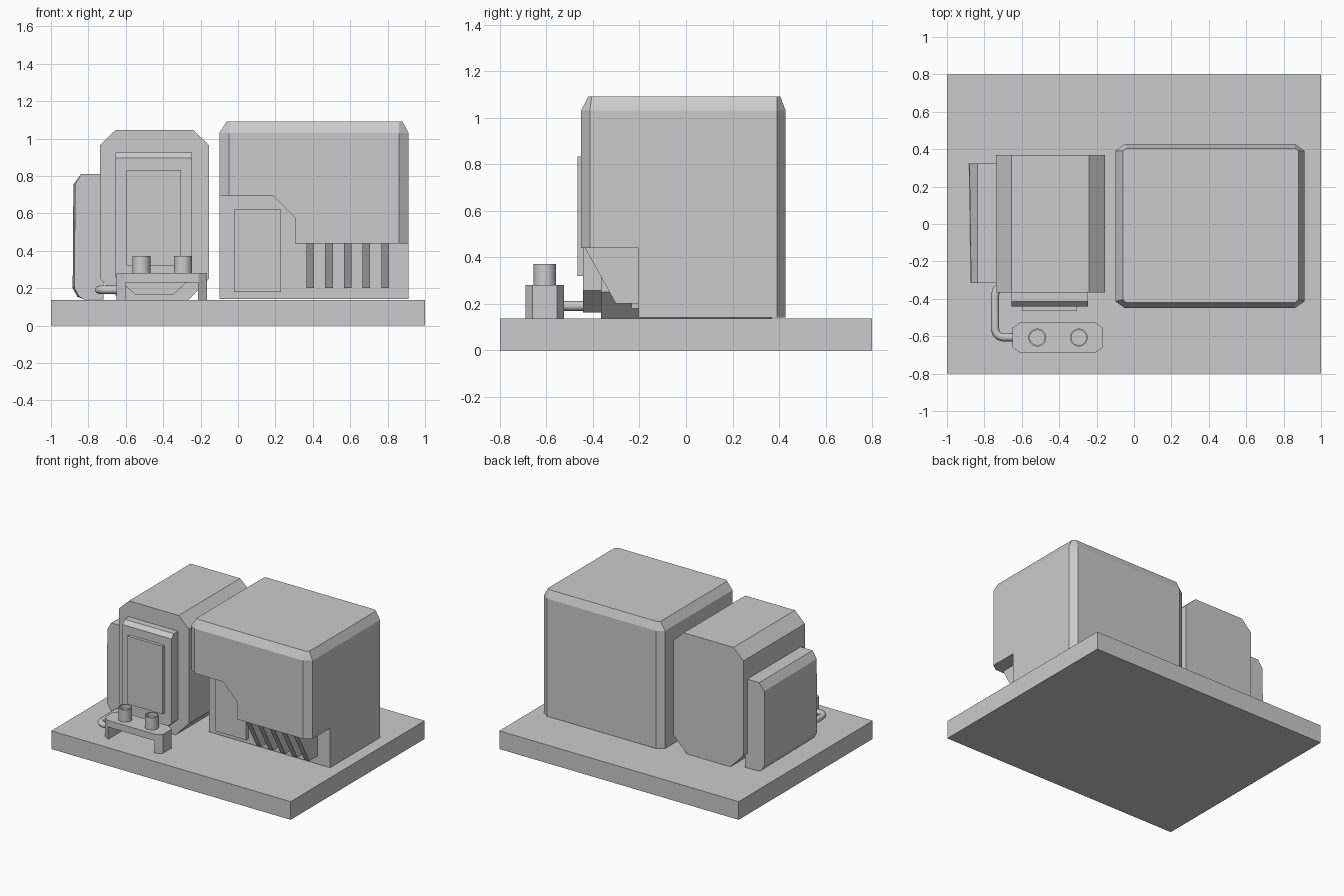
import bpy, bmesh, math
from mathutils import Vector

if "Cube" in bpy.data.objects:
    bpy.data.objects.remove(bpy.data.objects["Cube"])


def make(name, bm):
    bmesh.ops.recalc_face_normals(bm, faces=bm.faces)
    me = bpy.data.meshes.new(name)
    bm.to_mesh(me)
    bm.free()
    ob = bpy.data.objects.new(name, me)
    bpy.context.collection.objects.link(ob)
    return ob


def loft(name, rings):
    """Closed solid through rings with equal point counts."""
    bm = bmesh.new()
    vs = [[bm.verts.new(p) for p in r] for r in rings]
    n = len(vs[0])
    for a, b in zip(vs, vs[1:]):
        for i in range(n):
            j = (i + 1) % n
            bm.faces.new((a[i], a[j], b[j], b[i]))
    bm.faces.new(vs[0])
    bm.faces.new(vs[-1])
    return make(name, bm)


def prism_y(name, pts, y0, y1):
    return loft(name, [[(x, y, z) for x, z in pts] for y in (y0, y1)])


def prism_x(name, pts, x0, x1):
    return loft(name, [[(x, y, z) for y, z in pts] for x in (x0, x1)])


def box(name, x0, x1, y0, y1, z0, z1):
    return prism_y(name, [(x0, z0), (x1, z0), (x1, z1), (x0, z1)], y0, y1)


def octagon(x0, x1, y0, y1, cx, cy, z):
    return [(x0 + cx, y0, z), (x1 - cx, y0, z), (x1, y0 + cy, z), (x1, y1 - cy, z),
            (x1 - cx, y1, z), (x0 + cx, y1, z), (x0, y1 - cy, z), (x0, y0 + cy, z)]


def cut(ob, cutter):
    m = ob.modifiers.new("cut", 'BOOLEAN')
    m.operation = 'DIFFERENCE'
    m.solver = 'EXACT'
    m.object = cutter
    cutter.hide_render = True
    cutter.hide_viewport = True


# Base slab
box("base", -1, 1, -0.8, 0.8, 0, 0.137)

# Large housing with chamfered edges and a stepped front notch
housing = loft("large_housing", [
    octagon(-0.10, 0.912, -0.45, 0.428, 0.052, 0.037, 0.142),
    octagon(-0.10, 0.912, -0.45, 0.428, 0.052, 0.037, 1.03),
    octagon(-0.06, 0.88, -0.42, 0.405, 0.02, 0.015, 1.09)])
notch = prism_y("notch_cutter", [(-0.3, 0), (1.1, 0), (1.1, 0.44), (0.305, 0.44),
                                 (0.305, 0.575), (0.19, 0.692), (-0.3, 0.692)], -0.7, -0.203)
cut(housing, notch)
box("notch_panel", -0.022, 0.23, -0.235, -0.2, 0.18, 0.62)

# Slanted fins in the notch
for i in range(5):
    x = 0.366 + 0.1 * i
    prism_x(f"fin_{i + 1}", [(-0.435, 0.442), (-0.302, 0.202), (-0.2, 0.202), (-0.2, 0.442)],
            x, x + 0.041)

# Smaller eight-sided housing
prism_y("small_housing", [(-0.63, 0.137), (-0.265, 0.137), (-0.155, 0.25), (-0.155, 0.965),
                          (-0.24, 1.045), (-0.655, 1.045), (-0.738, 0.965), (-0.738, 0.25)],
        -0.365, 0.37)


# Raised door with bevelled top and clipped bottom corners
def door_ring(y, top):
    return [(x, y, z) for x, z in [(-0.545, 0.163), (-0.35, 0.163), (-0.245, 0.257),
                                   (-0.245, top), (-0.655, top), (-0.655, 0.257)]]


loft("front_door", [door_ring(-0.36, 0.925), door_ring(-0.415, 0.925), door_ring(-0.442, 0.895)])
box("door_inset", -0.597, -0.305, -0.466, -0.43, 0.32, 0.833)


# Side compartment, slightly wider at the back
def side_ring(y, x):
    return [(-0.72, y, 0.14), (-0.825, y, 0.14), (x + 0.025, y, 0.155), (x, y, 0.2),
            (x + 0.004, y, 0.755), (-0.838, y, 0.81), (-0.72, y, 0.81)]


loft("side_compartment", [side_ring(-0.315, -0.875), side_ring(0.323, -0.884)])

# Bracket standing on two legs
bracket = loft("bracket", [octagon(-0.65, -0.165, -0.69, -0.525, 0.045, 0.03, z)
                           for z in (0.135, 0.28)])
cut(bracket, box("bracket_cutter", -0.602, -0.213, -0.8, -0.4, 0.05, 0.23))

# Hollow posts on the bracket
for i, cx in enumerate((-0.517, -0.295)):
    rings = []
    for r, z in ((0.048, 0.275), (0.048, 0.372), (0.04, 0.372), (0.04, 0.345)):
        rings.append([(cx + r * math.cos(a * math.tau / 24), -0.607 + r * math.sin(a * math.tau / 24), z)
                      for a in range(24)])
    post = loft(f"post_{i + 1}", rings)
    bpy.context.view_layer.objects.active = post
    post.select_set(True)
    bpy.ops.object.shade_smooth_by_angle()
    post.select_set(False)

# Bent pipe from the small housing to the bracket
cu = bpy.data.curves.new("pipe", 'CURVE')
cu.dimensions = '3D'
cu.bevel_depth = 0.022
cu.bevel_resolution = 2
cu.use_fill_caps = True
path = [(-0.66, -0.325), (-0.715, -0.335), (-0.735, -0.35), (-0.743, -0.38), (-0.743, -0.56),
        (-0.737, -0.585), (-0.722, -0.6), (-0.7, -0.606), (-0.63, -0.606)]
sp = cu.splines.new('POLY')
sp.points.add(len(path) - 1)
for p, (x, y) in zip(sp.points, path):
    p.co = (x, y, 0.191, 1)
bpy.context.collection.objects.link(bpy.data.objects.new("pipe", cu))
